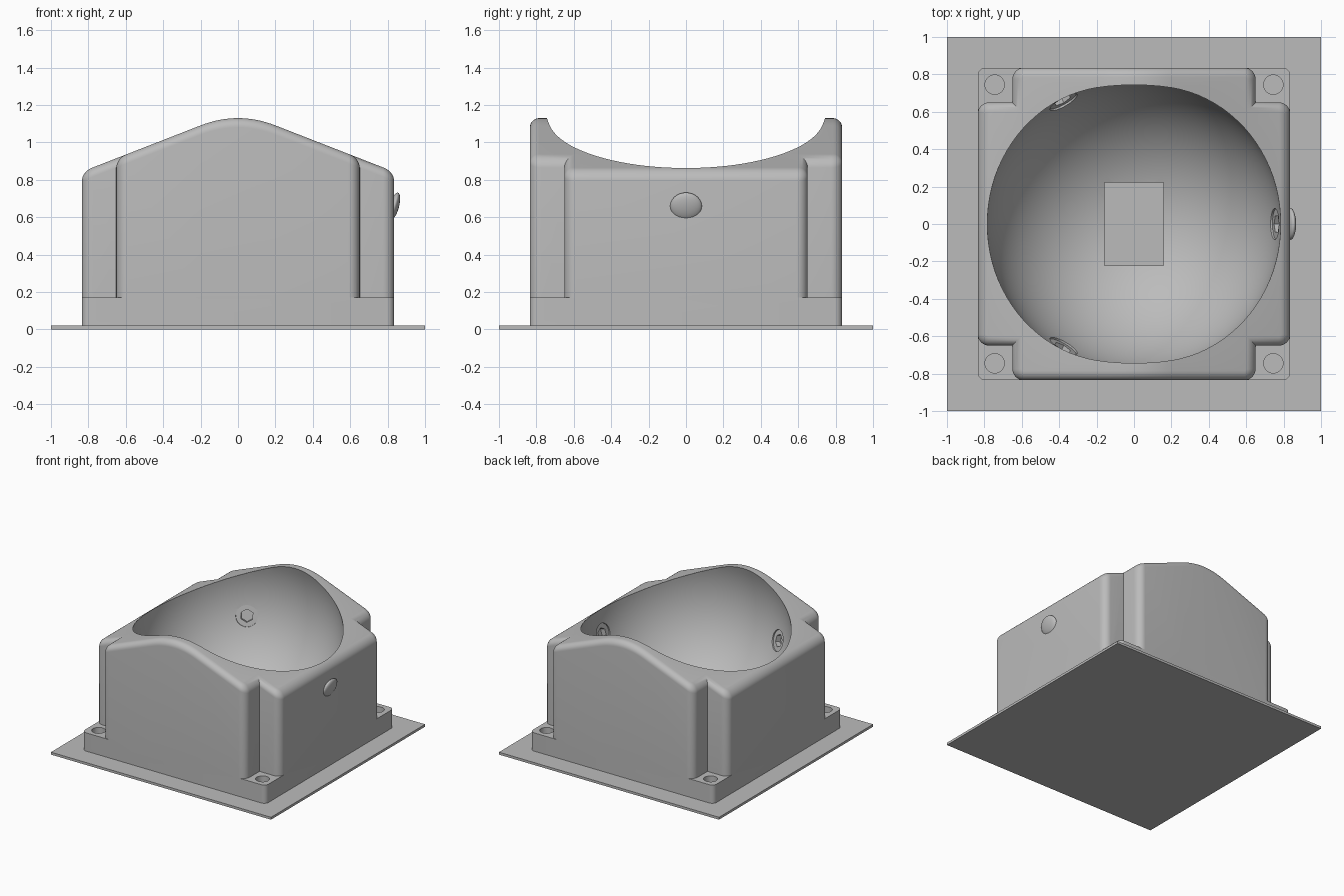
import bpy, bmesh, math
from mathutils import Vector, Matrix

cube = bpy.data.objects.get("Cube")
if cube:
    bpy.data.objects.remove(cube, do_unlink=True)

grey = bpy.data.materials.new("light grey plastic")
grey.use_nodes = True
COLOUR = (0.5, 0.5, 0.5, 1)
grey.diffuse_color = COLOUR
grey.node_tree.nodes["Principled BSDF"].inputs["Base Color"].default_value = COLOUR

HALF, NOTCH, FLOOR, LEDGE = 0.835, 0.65, 0.02, 0.17
CENTRE, RADIUS = Vector((0, 0, 0.88)), 0.785
FILLET, CORNER = 0.05, 0.06


def add_object(name, bm):
    bmesh.ops.recalc_face_normals(bm, faces=bm.faces[:])
    mesh = bpy.data.meshes.new(name)
    bm.to_mesh(mesh)
    bm.free()
    mesh.materials.append(grey)
    obj = bpy.data.objects.new(name, mesh)
    bpy.context.collection.objects.link(obj)
    return obj


def box(name, size, centre):
    bm = bmesh.new()
    bmesh.ops.create_cube(bm, size=1, matrix=Matrix.Translation(centre) @ Matrix.Diagonal((*size, 1)))
    return add_object(name, bm)


def cylinder(name, radius, depth, matrix, sides=48):
    bm = bmesh.new()
    bmesh.ops.create_cone(bm, cap_ends=True, segments=sides, radius1=radius,
                          radius2=radius, depth=depth, matrix=matrix)
    return add_object(name, bm)


def ball(name, radius, matrix, sides):
    bm = bmesh.new()
    bmesh.ops.create_uvsphere(bm, u_segments=sides, v_segments=sides // 2, radius=radius, matrix=matrix)
    return add_object(name, bm)


def boolean(obj, helper, operation="DIFFERENCE"):
    mod = obj.modifiers.new(operation.title(), "BOOLEAN")
    mod.object, mod.operation, mod.solver = helper, operation, "EXACT"
    bpy.context.view_layer.objects.active = obj
    bpy.ops.object.modifier_apply(modifier=mod.name)
    bpy.data.objects.remove(helper, do_unlink=True)


def smooth(obj, angle):
    bpy.ops.object.select_all(action="DESELECT")
    obj.select_set(True)
    bpy.context.view_layer.objects.active = obj
    bpy.ops.object.shade_smooth_by_angle(angle=math.radians(angle))


def roof(x):
    x = abs(x)
    return 1.13 - 0.975 * x * x if x < 0.2 else 1.091 - 0.39 * (x - 0.2)


def back_half_outline():
    """Points and inward directions along the back half, from x = 0 to the right end."""
    points = [(0.2 * i / 8, HALF, 0, -1) for i in range(9)]
    for cx, cy in ((NOTCH - CORNER, HALF - CORNER), (HALF - CORNER, NOTCH - CORNER)):
        for i in range(9):
            a = math.pi / 2 * (1 - i / 8)
            c, s = math.cos(a), math.sin(a)
            points.append((cx + CORNER * c, cy + CORNER * s, -c, -s))
        if cx < HALF - 2 * CORNER:
            points.append((NOTCH + 0.001, NOTCH, -1, -1))
    return [(-x, y, -dx, dy) for x, y, dx, dy in points[:0:-1]] + points


# Housing: notched walls, rolled top edge, arched roof made of strips along y
def housing_body():
    bm = bmesh.new()
    back = back_half_outline()
    outline = back + [(x, -y, dx, -dy) for x, y, dx, dy in reversed(back)]
    count = len(outline)
    rings = [[bm.verts.new((x, y, LEDGE)) for x, y, _, _ in outline]]
    for i in range(8):
        a = math.pi / 2 * i / 7
        inset, drop = FILLET * (1 - math.cos(a)), FILLET * (1 - math.sin(a))
        ring = []
        for x, y, dx, dy in outline:
            px = x + dx * inset
            ring.append(bm.verts.new((px, y + dy * inset, roof(px) - drop)))
        rings.append(ring)
    for low, high in zip(rings, rings[1:]):
        for i in range(count):
            j = (i + 1) % count
            bm.faces.new((low[i], low[j], high[j], high[i]))
    bm.faces.new(rings[0])
    top = rings[-1]
    for i in range(len(back) - 1):
        bm.faces.new((top[i], top[i + 1], top[count - 2 - i], top[count - 1 - i]))
    return add_object("housing", bm)


housing = housing_body()

# Mounting flange with rounded corners and screw holes
flange = box("flange", (2 * HALF, 2 * HALF, LEDGE - FLOOR), (0, 0, (LEDGE + FLOOR) / 2))
bm = bmesh.new()
bm.from_mesh(flange.data)
upright = [e for e in bm.edges if abs(e.verts[0].co.z - e.verts[1].co.z) > 0.1]
bmesh.ops.bevel(bm, geom=upright, offset=0.04, segments=6, affect="EDGES", profile=0.5)
bm.to_mesh(flange.data)
bm.free()
for sx in (-1, 1):
    for sy in (-1, 1):
        hole = cylinder("screw_hole", 0.052, 0.4, Matrix.Translation((0.745 * sx, 0.745 * sy, 0.1)), 32)
        boolean(flange, hole)
boolean(housing, flange, "UNION")

# Ball socket and the sensor window in its floor
boolean(housing, ball("socket_cutter", RADIUS, Matrix.Translation(CENTRE), 96))
boolean(housing, box("window_cutter", (0.315, 0.445, 0.4), (0, 0, 0.1)))

# Three bearing seats, each a shallow round recess with a hexagonal pocket
tilt = math.radians(15.3)
for k in range(3):
    turn = 2 * math.pi * k / 3
    axis = Vector((math.cos(tilt) * math.cos(turn), math.cos(tilt) * math.sin(turn), -math.sin(tilt)))
    spin = axis.to_track_quat("Z", "Y").to_matrix().to_4x4()
    for radius, floor, sides in ((0.083, 0.79, 48), (0.05, 0.83, 6)):
        place = Matrix.Translation(CENTRE + axis * (floor - 0.05)) @ spin
        boolean(housing, cylinder("seat_cutter", radius, 0.1, place, sides))
smooth(housing, 30)

# Domed bearing end showing through the left wall
dome_place = (Matrix.Translation((HALF, 0, 0.658)) @ Matrix.Rotation(tilt, 4, "Y")
              @ Matrix.Diagonal((0.3, 1, 0.9, 1)))
smooth(ball("bearing_end", 0.085, dome_place, 32), 60)

# Thin square base plate
box("base_plate", (2, 2, FLOOR), (0, 0, FLOOR / 2))
